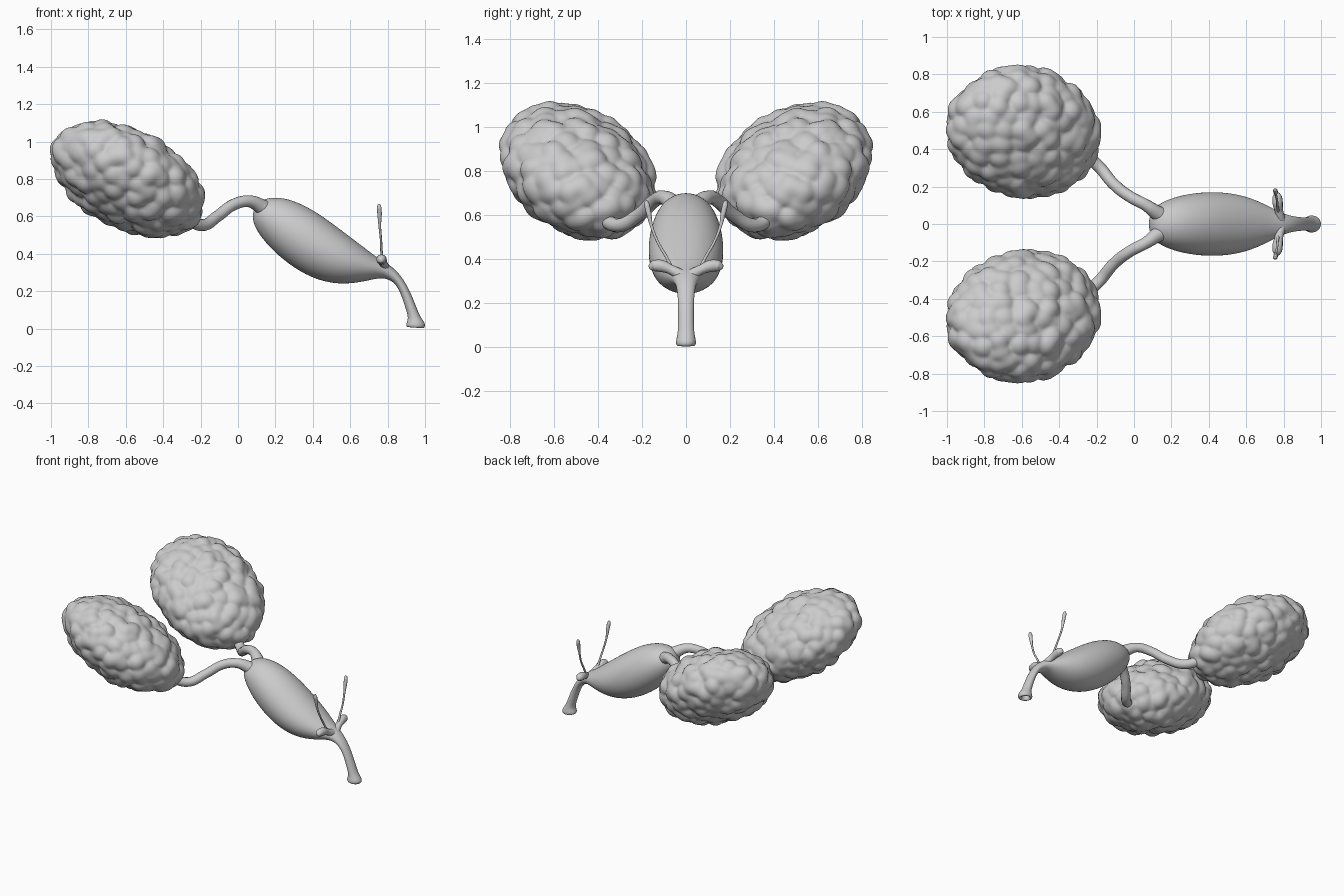
import bpy, bmesh, math, random
from mathutils import Vector, Matrix, kdtree

if "Cube" in bpy.data.objects:
    bpy.data.objects.remove(bpy.data.objects["Cube"])

random.seed(4)


def finish(name, bm):
    bmesh.ops.recalc_face_normals(bm, faces=bm.faces)
    me = bpy.data.meshes.new(name)
    bm.to_mesh(me)
    bm.free()
    me.shade_smooth()
    ob = bpy.data.objects.new(name, me)
    bpy.context.collection.objects.link(ob)
    return ob


def tube(name, pts, side):
    """Smooth tapered tube through (x, y, z, radius) points."""
    cu = bpy.data.curves.new(name, 'CURVE')
    cu.dimensions = '3D'
    cu.bevel_depth = 1.0
    cu.bevel_resolution = 4
    cu.resolution_u = 8
    cu.use_fill_caps = True
    sp = cu.splines.new('BEZIER')
    sp.bezier_points.add(len(pts) - 1)
    for bp, (x, y, z, r) in zip(sp.bezier_points, pts):
        bp.co = (x, y * side, z)
        bp.radius = r
        bp.handle_left_type = bp.handle_right_type = 'AUTO'
    ob = bpy.data.objects.new(name, cu)
    bpy.context.collection.objects.link(ob)
    bpy.ops.object.select_all(action='DESELECT')
    ob.select_set(True)
    bpy.context.view_layer.objects.active = ob
    bpy.ops.object.convert(target='MESH')
    bpy.context.object.data.shade_smooth()


# Ovary: tilted ellipsoid covered in rounded bumps
AXES = Vector((0.423, 0.332, 0.228))
N_BUMPS = 230
tree = kdtree.KDTree(N_BUMPS)
heights = []
for i in range(N_BUMPS):
    w = 1 - 2 * (i + 0.5) / N_BUMPS
    a = i * math.pi * (3 - math.sqrt(5))
    q = math.sqrt(1 - w * w)
    d = Vector((q * math.cos(a), q * math.sin(a), w))
    d += Vector([random.uniform(-0.08, 0.08) for _ in range(3)])
    tree.insert(d.normalized() * AXES, i)
    heights.append(random.uniform(0.014, 0.036))
tree.balance()


def ovary(name, side):
    bm = bmesh.new()
    bmesh.ops.create_icosphere(bm, subdivisions=6, radius=1)
    long_axis = Vector((0.84, -0.26, -0.48)).normalized()
    wide = Vector((0, 1, 0))
    wide = (wide - long_axis * wide.dot(long_axis)).normalized()
    rot = Matrix((long_axis, wide, long_axis.cross(wide))).transposed()
    rot = rot @ Matrix.Rotation(0.35, 3, 'X')
    centre = Vector((-0.592, 0.492, 0.80))
    for v in bm.verts:
        p = v.co * AXES
        n = Vector([v.co[k] / AXES[k] for k in range(3)]).normalized()
        # blend neighbouring domes so the creases stay soft
        h = 0.0
        for _, i, dist in tree.find_n(p, 4):
            dome = heights[i] * max(0.0, 1 - (dist / 0.064) ** 2)
            h += dome ** 3
        v.co = centre + rot @ (p + n * h ** (1 / 3))
        v.co.y *= side
    finish(name, bm)


# Uterus and tail: loft of (upper x, upper z, lower x, lower z, half width)
SECTIONS = [
    (.092, .650, .080, .622, .015), (.120, .690, .078, .570, .080),
    (.200, .706, .110, .503, .120), (.290, .691, .190, .408, .153),
    (.400, .638, .300, .320, .172), (.500, .568, .417, .258, .174),
    (.600, .492, .540, .234, .159), (.680, .430, .650, .245, .124),
    (.750, .375, .735, .266, .085), (.815, .340, .785, .272, .054),
    (.872, .285, .843, .243, .040), (.918, .205, .873, .180, .036),
    (.952, .120, .898, .100, .036), (.975, .060, .912, .055, .038),
    (1.003, .028, .898, .026, .047), (1.000, .002, .899, .008, .046),
    (.975, -.003, .922, .004, .025), (.958, .080, .922, .070, .014)]


def uterus():
    bm = bmesh.new()
    sides = 20
    rings = []
    for ux, uz, lx, lz, w in SECTIONS:
        up, lo = Vector((ux, 0, uz)), Vector((lx, 0, lz))
        mid, half = (up + lo) / 2, (up - lo) / 2
        rings.append([bm.verts.new(
            mid + half * math.cos(t) + Vector((0, w * math.sin(t), 0)))
            for t in (2 * math.pi * k / sides for k in range(sides))])
    for a, b in zip(rings, rings[1:]):
        for k in range(sides):
            j = (k + 1) % sides
            bm.faces.new((a[k], a[j], b[j], b[k]))
    bm.faces.new(rings[0])
    bm.faces.new(rings[-1])
    ob = finish("uterus_and_tail", bm)
    sub = ob.modifiers.new("smooth", 'SUBSURF')
    sub.levels = sub.render_levels = 2


uterus()
for label, s in (("left", 1), ("right", -1)):
    ovary("ovary_" + label, s)
    # Duct joining ovary and uterus
    tube("duct_" + label, [
        (-.33, .43, .68, .026), (-.265, .375, .59, .034), (-.19, .31, .553, .032),
        (-.11, .215, .60, .031), (-.02, .145, .664, .031), (.06, .103, .680, .032),
        (.13, .055, .648, .042), (.20, .02, .60, .050)], s)
    # Small side gland
    tube("gland_" + label, [
        (.785, .02, .325, .026), (.775, .07, .352, .022), (.768, .115, .368, .028),
        (.766, .145, .368, .026), (.766, .163, .360, .014), (.766, .168, .357, .002)], s)
    # Thin stalk with a club-shaped tip
    tube("stalk_" + label, [
        (.772, .060, .345, .010), (.768, .085, .40, .007), (.764, .130, .48, .006),
        (.758, .157, .55, .007), (.757, .170, .61, .012), (.755, .178, .645, .013),
        (.754, .181, .662, .008), (.754, .182, .667, .001)], s)
